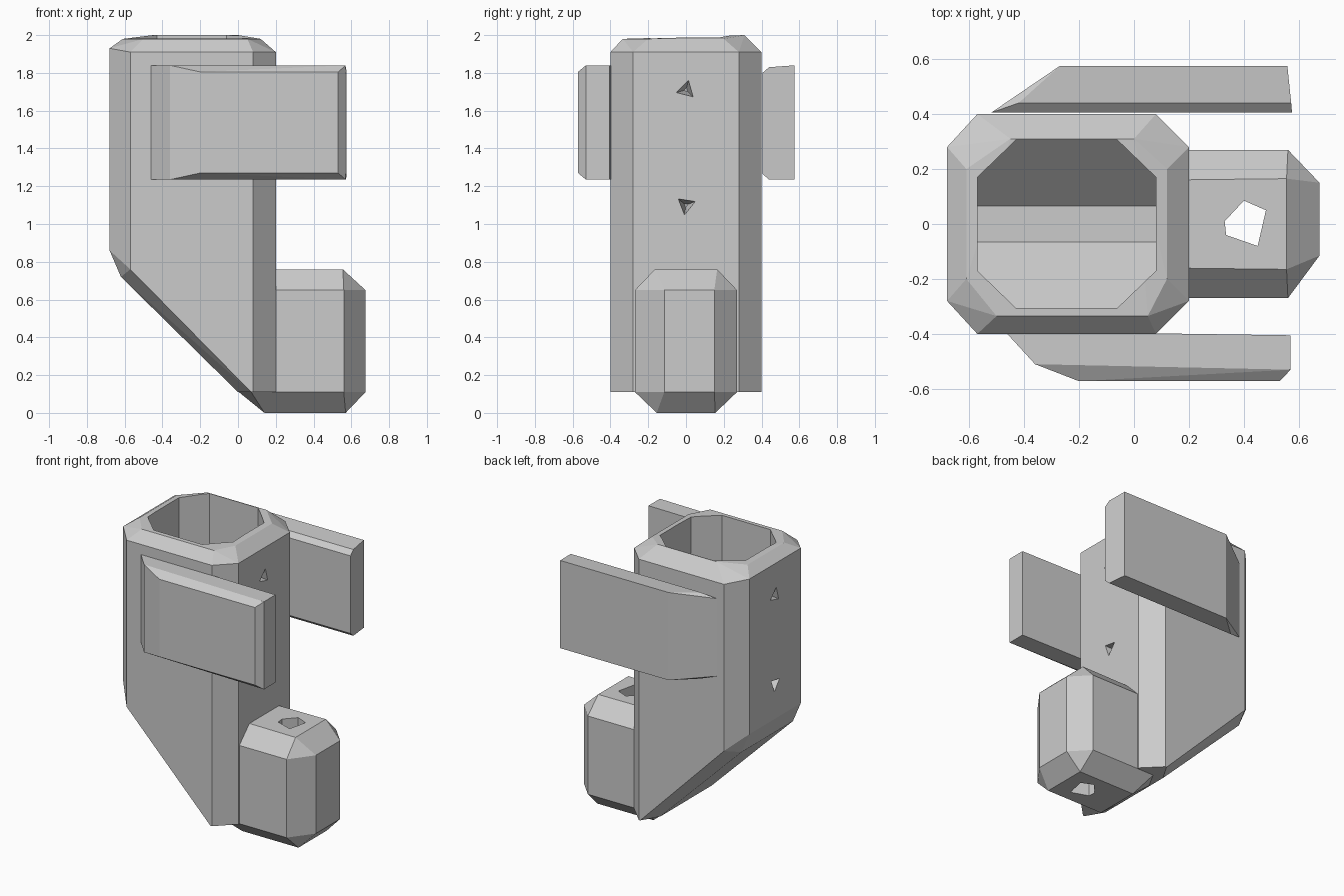
import bpy, bmesh, math
from mathutils import Matrix, Vector

cube = bpy.data.objects.get("Cube")
if cube:
    bpy.data.objects.remove(cube, do_unlink=True)

grey = bpy.data.materials.new("light_grey")
grey.use_nodes = True
colour = (0.6, 0.6, 0.6, 1)
grey.diffuse_color = colour
grey.node_tree.nodes["Principled BSDF"].inputs["Base Color"].default_value = colour


def add_object(name, bm):
    bmesh.ops.recalc_face_normals(bm, faces=bm.faces)
    mesh = bpy.data.meshes.new(name)
    bm.to_mesh(mesh)
    bm.free()
    mesh.materials.append(grey)
    ob = bpy.data.objects.new(name, mesh)
    bpy.context.collection.objects.link(ob)
    return ob


def hull(name, points):
    """Faceted solid wrapped around a few corner points."""
    bm = bmesh.new()
    for p in points:
        bm.verts.new(p)
    res = bmesh.ops.convex_hull(bm, input=bm.verts)
    loose = {v for v in res["geom_interior"] + res["geom_unused"]
             if isinstance(v, bmesh.types.BMVert)}
    bmesh.ops.delete(bm, geom=list(loose), context='VERTS')
    bmesh.ops.dissolve_limit(bm, angle_limit=math.radians(2), verts=bm.verts, edges=bm.edges)
    return add_object(name, bm)


def both(points):
    """Mirror corner points across y."""
    return [(x, s * y, z) for x, y, z in points for s in (-1, 1)]


def cut(target, cutter):
    cutter.hide_render = True
    cutter.hide_viewport = True
    mod = target.modifiers.new(cutter.name, 'BOOLEAN')
    mod.operation = 'DIFFERENCE'
    mod.solver = 'EXACT'
    mod.object = cutter


# Hollow column with a sloped underside and a chamfered rim
SIDE, FLAT = 0.40, 0.28
body = hull("column", both(
    [(x, SIDE, z) for x, z in ((-.57, 1.91), (-.57, .76), (.07, .11), (.08, .11), (.08, 1.91))]
    + [(x, FLAT, z) for x, z in ((-.68, 1.93), (-.68, .86), (-.62, .72), (0, .11), (.2, .11), (.2, 1.91))]
    + [(-.61, .2, 1.98), (.12, .2, 1.98)])
    + [(-.5, -.335, 1.98), (.05, -.335, 1.98), (-.45, .31, 2), (0, .31, 2)])

# Octagonal cavity with a trough-shaped floor
cavity = hull("cavity_cutter", both(
    [(x, y, z) for x in (-.57, .08) for y, z in ((.17, 2.1), (.17, 1.055), (.065, .95))]
    + [(x, .305, z) for x in (-.43, -.06) for z in (2.1, 1.19)]))
cut(body, cavity)

# Three-sided pits in the two end walls
for x, side in ((.2, 1), (-.68, -1)):
    for z, turn in ((1.71, .25), (1.1, 1.2)):
        bm = bmesh.new()
        bmesh.ops.create_cone(bm, cap_ends=True, segments=3, radius1=.065, radius2=.012, depth=.13)
        aim = Vector((-side, 0, 0)).to_track_quat('Z', 'Y').to_matrix().to_4x4()
        bmesh.ops.transform(bm, verts=bm.verts, matrix=Matrix.Translation((x - side * .035, 0, z))
                            @ aim @ Matrix.Rotation(turn, 4, 'Z'))
        cut(body, add_object("pit_cutter", bm))

# Chamfered foot block with a five-sided vertical hole
foot = hull("foot", both(
    [(x, .27, z) for x in (.07, .56) for z in (.11, .65)]
    + [(.12, .16, .76), (.555, .165, .76), (.14, .155, 0), (.57, .155, 0)]
    + [(-.02, .15, .13)])
    + [(.675, y, z) for y in (-.115, .15) for z in (.11, .65)])
hole_outline = ((.33, .01), (.4, .085), (.48, .05), (.45, -.08), (.335, -.04))
cut(foot, hull("hole_cutter", [(x, y, z) for x, y in hole_outline for z in (-.1, .9)]))

# Front arm, chamfered around its outer face
LOW, HIGH = 1.235, 1.84
hull("front_arm",
     [(x, y, z) for x, y in ((-.47, -.39), (.57, -.405), (.57, -.53), (-.36, -.51)) for z in (LOW, HIGH)]
     + [(x, -.572, z) for x in (-.2, .53) for z in (LOW + .035, HIGH - .035)])

# Back arm, plain outside and narrowed on its inner face
hull("back_arm",
     [(x, .575, z) for x in (-.27, .558) for z in (LOW, HIGH)]
     + [(x, .44, z) for x in (-.42, .572) for z in (LOW, HIGH - .01)]
     + [(x, .405, z) for x in (-.52, .575) for z in (LOW + .03, HIGH - .04)])
